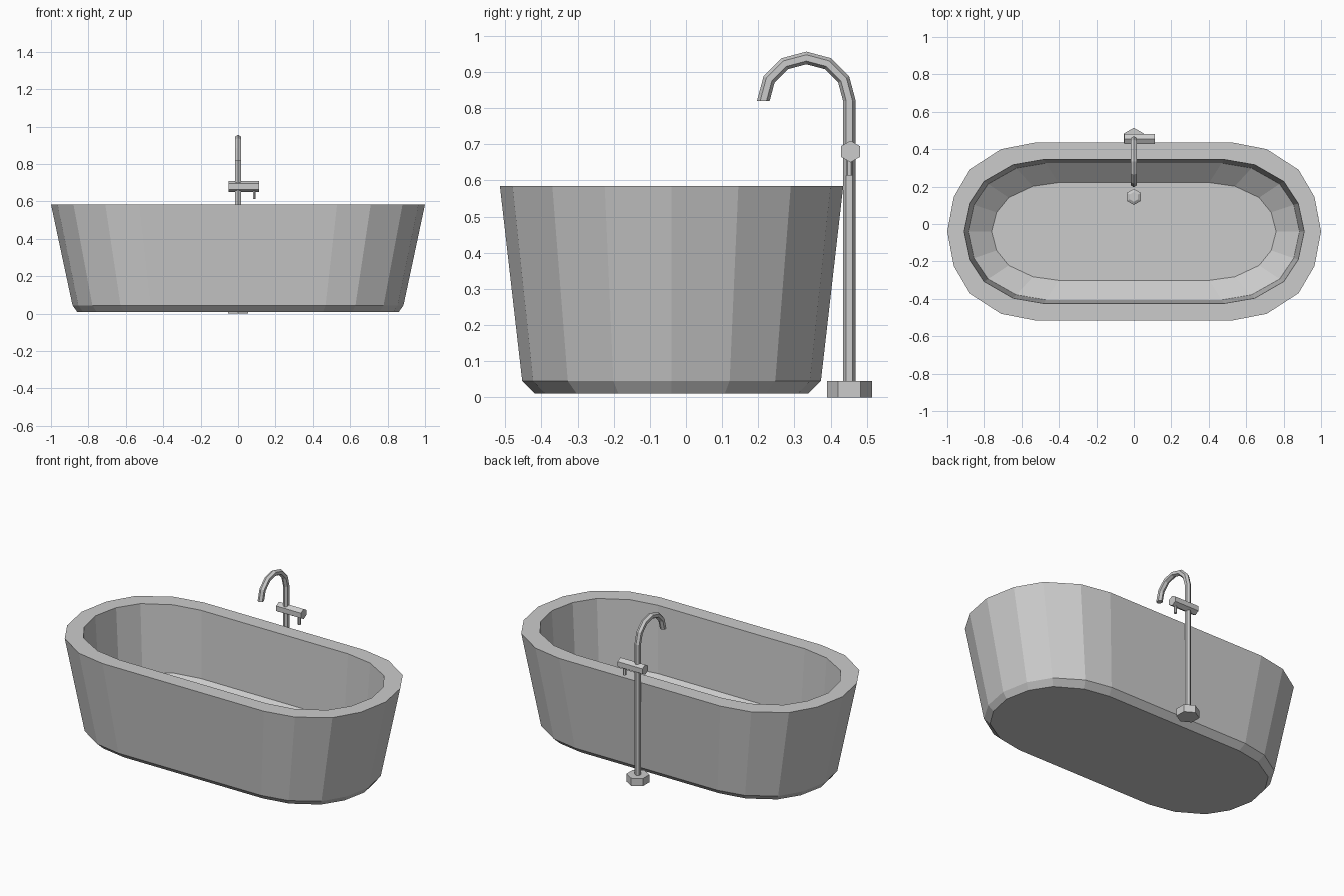
import bpy, bmesh
from math import sin, cos, pi
from mathutils import Vector

if "Cube" in bpy.data.objects:
    bpy.data.objects.remove(bpy.data.objects["Cube"], do_unlink=True)

TUB_Y = -0.04
TAP_Y = 0.452

grey = bpy.data.materials.new("light_grey")
grey.use_nodes = True
colour = (0.6, 0.6, 0.6, 1)
grey.diffuse_color = colour
grey.node_tree.nodes["Principled BSDF"].inputs["Base Color"].default_value = colour


def loft(name, rings):
    """Skin a list of equal-sized point rings and cap both ends."""
    bm = bmesh.new()
    loops = [[bm.verts.new(p) for p in ring] for ring in rings]
    n = len(loops[0])
    for a, b in zip(loops, loops[1:]):
        for i in range(n):
            j = (i + 1) % n
            bm.faces.new((a[i], a[j], b[j], b[i]))
    bm.faces.new(loops[0][::-1])
    bm.faces.new(loops[-1])
    bmesh.ops.recalc_face_normals(bm, faces=bm.faces)
    mesh = bpy.data.meshes.new(name)
    bm.to_mesh(mesh)
    bm.free()
    mesh.materials.append(grey)
    obj = bpy.data.objects.new(name, mesh)
    bpy.context.collection.objects.link(obj)
    return obj


def hexagon(centre, radius, u, v):
    """Six points around centre in the plane of u and v, first corner along u."""
    c, u, v = Vector(centre), Vector(u), Vector(v)
    return [c + radius * (cos(k * pi / 3) * u + sin(k * pi / 3) * v) for k in range(6)]


X, Y, Z = (1, 0, 0), (0, 1, 0), (0, 0, 1)

# Tub: one quarter of the outline, mirrored into a full ring
quarter = [(1, 0), (0.965, 0.185), (0.88, 0.33), (0.71, 0.44), (0.53, 0.475)]
half = quarter + [(-x, y) for x, y in reversed(quarter)]
outline = half + [(x, -y) for x, y in half[-2:0:-1]]


def tub_ring(sx, sy, z):
    return [(x * sx, y * sy + TUB_Y, z) for x, y in outline]


# underside, chamfer, outer wall, rim, inner wall, floor
levels = [(0.86, 0.795, 0.01), (0.885, 0.87, 0.045), (1, 1, 0.585),
          (0.91, 0.81, 0.585), (0.885, 0.77, 0.19), (0.76, 0.55, 0.095)]
loft("bathtub", [tub_ring(*level) for level in levels])

# Drain plug on the tub floor
loft("drain_plug", [hexagon((0, 0.145, z), r, Y, X)
                    for r, z in ((0.043, 0.09), (0.043, 0.105), (0.026, 0.115))])

# Floor flange of the tap
loft("tap_base", [hexagon((0, TAP_Y, z), 0.0625, Y, X) for z in (0, 0.045)])

# Upright pipe and hooked spout
bend = 0.119
spout = [hexagon((0, TAP_Y, 0.04), 0.0175, Y, X)]
for k in range(7):
    a = k * pi / 6
    out = (0, cos(a), sin(a))
    centre = (0, TAP_Y - bend + bend * cos(a), 0.82 + bend * sin(a))
    spout.append(hexagon(centre, 0.0175, out, X))
loft("tap_pipe", spout)

# Mixer body and its small lever
loft("tap_mixer", [hexagon((x, TAP_Y + 0.003, 0.68), 0.03, Z, Y) for x in (-0.05, 0.113)])
loft("tap_lever", [hexagon((0.087, TAP_Y, z), 0.009, Y, X) for z in (0.613, 0.67)])
